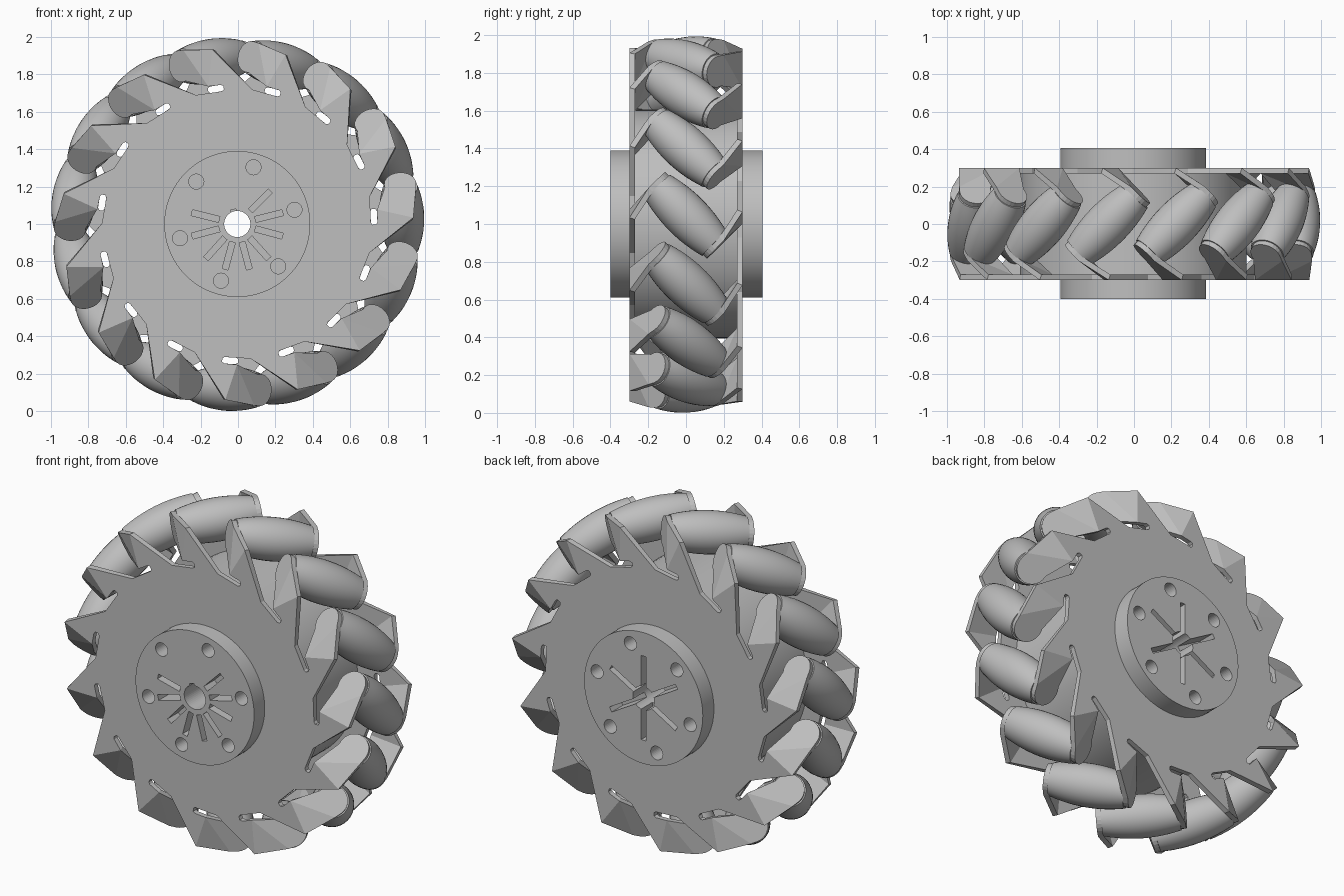
import bpy, bmesh, math
from mathutils import Vector, Matrix

if "Cube" in bpy.data.objects:
    bpy.data.objects.remove(bpy.data.objects["Cube"])

CENTRE = Vector((-0.004, 0, 1.0))
COUNT = 15
STEP = math.tau / COUNT
START = math.radians(3)
AXIS_R = 0.88          # distance of roller axes from the wheel axis
DIAG = math.sqrt(0.5)

grey = bpy.data.materials.new("light grey")
grey.use_nodes = True
grey.diffuse_color = (0.52, 0.52, 0.52, 1)
grey.node_tree.nodes["Principled BSDF"].inputs["Base Color"].default_value = grey.diffuse_color


def place(angle, t, y, r):
    """Point from tangential, axial and radial distances at a wheel angle."""
    c, s = math.cos(angle), math.sin(angle)
    return Vector((r * c - t * s, y, r * s + t * c))


def make(name, bm, smooth=False):
    bmesh.ops.remove_doubles(bm, verts=bm.verts, dist=1e-4)
    bmesh.ops.recalc_face_normals(bm, faces=bm.faces)
    mesh = bpy.data.meshes.new(name)
    bm.to_mesh(mesh)
    bm.free()
    mesh.materials.append(grey)
    obj = bpy.data.objects.new(name, mesh)
    obj.location = CENTRE
    bpy.context.collection.objects.link(obj)
    if smooth:
        bpy.ops.object.select_all(action='DESELECT')
        obj.select_set(True)
        bpy.context.view_layer.objects.active = obj
        bpy.ops.object.shade_smooth_by_angle(angle=math.radians(35))
    return obj


def add_cylinder(bm, radius, y0, y1, x=0, z=0, sides=64, caps=True):
    m = Matrix.Translation((x, (y0 + y1) / 2, z)) @ Matrix.Rotation(math.pi / 2, 4, 'X')
    bmesh.ops.create_cone(bm, cap_ends=caps, segments=sides, radius1=radius,
                          radius2=radius, depth=abs(y1 - y0), matrix=m)


def add_radial_box(bm, degrees, r0, r1, width, y0, y1):
    m = (Matrix.Rotation(-math.radians(degrees), 4, 'Y')
         @ Matrix.Translation(((r0 + r1) / 2, (y0 + y1) / 2, 0))
         @ Matrix.Diagonal((r1 - r0, abs(y1 - y0), width, 1)))
    bmesh.ops.create_cube(bm, size=1, matrix=m)


# Side plates with slots and folded roller brackets
def side_plate(name, flip):
    bm = bmesh.new()
    plate_y, inner = -0.285, 0.36
    corner = (-0.02, plate_y, 0.94)
    apex = (0.033, plate_y, 0.75)
    slot = [(-0.03, plate_y, 0.748), (-0.042, plate_y, 0.74),
            (-0.042, plate_y, 0.721), (-0.03, plate_y, 0.713)]
    root = (0.11, plate_y, 0.715)
    root_angle = math.atan2(root[0], root[2])

    def bracket(s, q):
        return (0.159 + DIAG * s, -0.159 + DIAG * s, AXIS_R + q)

    arc = [bracket(0.085 * math.cos(a), 0.085 * math.sin(a))
           for a in (math.radians(-105 + 15 * i) for i in range(14))]
    shoulder = bracket(-0.04, 0.083)

    for i in range(COUNT):
        base = START + i * STEP

        def face(points):
            bm.faces.new([bm.verts.new(place(base, flip * t, flip * y, r)) for t, y, r in points])

        def turned(a, r):
            return (r * math.sin(a), plate_y, r * math.cos(a))

        back = root_angle - STEP
        root_r = math.hypot(root[0], root[2])
        face([turned(back, root_r), corner, apex] + slot
             + [root, turned(root_angle, inner), turned(back, inner)])
        face([corner, shoulder, apex])
        face([apex] + arc + [shoulder])
    obj = make(name, bm)
    solid = obj.modifiers.new("thickness", 'SOLIDIFY')
    solid.thickness = 0.03
    solid.offset = 0
    return obj


side_plate("front_plate", 1)
side_plate("back_plate", -1)

# Barrel rollers set at forty-five degrees
half, rings, sides = 0.212, 12, 32
for i in range(COUNT):
    base = START + i * STEP
    radial = place(base, 0, 0, 1)
    axis = place(base, DIAG, -DIAG, 0)
    across = axis.cross(radial)
    bm = bmesh.new()
    loops = []
    for k in range(rings + 1):
        u = 2 * k / rings - 1
        rad = 0.12 - 0.028 * u * u
        mid = radial * AXIS_R + axis * (half * u)
        loops.append([bm.verts.new(mid + rad * (radial * math.cos(a) + across * math.sin(a)))
                      for a in (math.tau * j / sides for j in range(sides))])
    for low, high in zip(loops, loops[1:]):
        for j in range(sides):
            n = (j + 1) % sides
            bm.faces.new((low[j], low[n], high[n], high[j]))
    bm.faces.new(loops[0])
    bm.faces.new(loops[-1])
    make(f"roller_{i + 1}", bm, smooth=True)

# Inner drum between the plates
bm = bmesh.new()
add_cylinder(bm, 0.605, -0.28, 0.28, sides=96, caps=False)
make("drum", bm, smooth=True)

# Hub with bore, bolt holes and spline slots
bm = bmesh.new()
add_cylinder(bm, 0.39, -0.4, 0.405, sides=96)
hub = make("hub", bm)

bore = bmesh.new()
add_cylinder(bore, 0.07, -0.6, 0.6, sides=48)

pockets = bmesh.new()
for k in range(6):
    a = math.radians(14 + 60 * k)
    for y0, y1 in ((-0.5, -0.3), (0.3, 0.5)):
        add_cylinder(pockets, 0.04, y0, y1, 0.315 * math.cos(a), 0.315 * math.sin(a), 32)
    add_radial_box(pockets, 30 + 60 * k, 0.05, 0.25, 0.03, 0.3, 0.5)
for deg in (45, 14, -15, -48, -75, -105, -132, -165, 166):
    add_radial_box(pockets, deg, 0.1, 0.25, 0.032, -0.5, -0.3)
add_radial_box(pockets, 105, 0.05, 0.08, 0.03, -0.5, -0.3)

for name, cutter_mesh in (("bore_cutter", bore), ("pocket_cutter", pockets)):
    cutter = make(name, cutter_mesh)
    cutter.hide_render = True
    cutter.hide_viewport = True
    cut = hub.modifiers.new(name, 'BOOLEAN')
    cut.operation = 'DIFFERENCE'
    cut.solver = 'EXACT'
    cut.object = cutter

# Smooth round walls, keeping hard rims
bpy.ops.object.select_all(action='DESELECT')
hub.select_set(True)
bpy.context.view_layer.objects.active = hub
bpy.ops.object.shade_smooth_by_angle(angle=math.radians(35))
